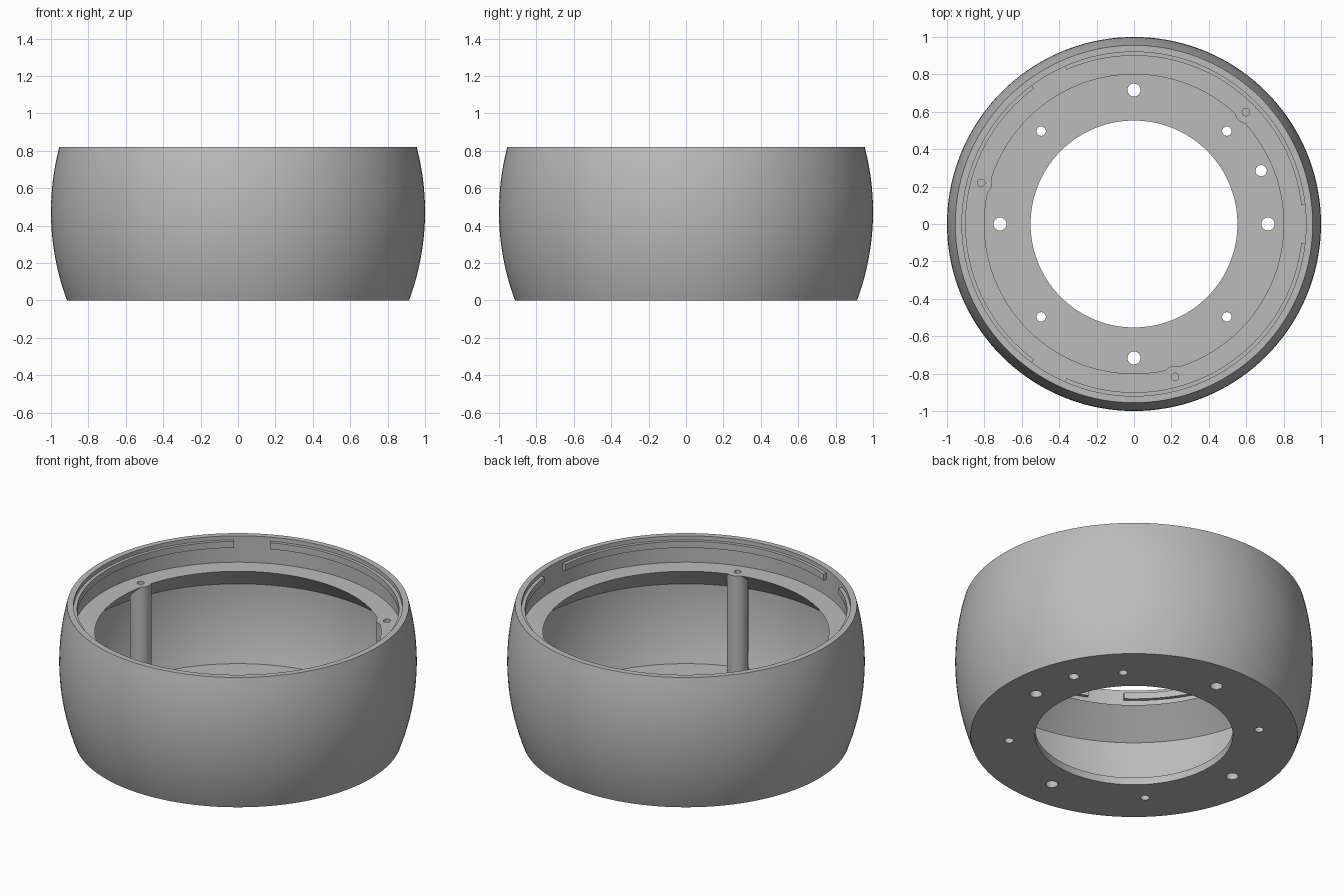
import bpy, bmesh
from math import sin, cos, pi, radians, sqrt
from mathutils import Matrix

cube = bpy.data.objects.get("Cube")
if cube:
    bpy.data.objects.remove(cube, do_unlink=True)

grey = bpy.data.materials.new("plain grey")
grey.use_nodes = True
COLOUR = (0.5, 0.5, 0.5, 1)
grey.diffuse_color = COLOUR
grey.node_tree.nodes["Principled BSDF"].inputs["Base Color"].default_value = COLOUR

HEIGHT, FLOOR, LEDGE = 0.82, 0.045, 0.657
WALL = 0.04


def make_object(name, bm):
    bmesh.ops.recalc_face_normals(bm, faces=bm.faces)
    mesh = bpy.data.meshes.new(name)
    bm.to_mesh(mesh)
    bm.free()
    mesh.materials.append(grey)
    obj = bpy.data.objects.new(name, mesh)
    bpy.context.collection.objects.link(obj)
    return obj


def activate(obj):
    bpy.ops.object.select_all(action='DESELECT')
    obj.select_set(True)
    bpy.context.view_layer.objects.active = obj


def sweep(name, profile, start=0, end=2 * pi, steps=144):
    """Turn a closed (radius, z) profile about z, in full or as an arc."""
    bm = bmesh.new()
    full = end - start > 2 * pi - 0.001
    rings = []
    for i in range(steps if full else steps + 1):
        a = start + (end - start) * i / steps
        rings.append([bm.verts.new((r * cos(a), r * sin(a), z)) for r, z in profile])
    n = len(profile)
    for i in range(steps):
        a, b = rings[i], rings[(i + 1) % len(rings)]
        for j in range(n):
            k = (j + 1) % n
            bm.faces.new((a[j], b[j], b[k], a[k]))
    if not full:
        bm.faces.new(rings[0])
        bm.faces.new(rings[-1])
    return make_object(name, bm)


def cylinders(name, items, low, high, segments=32):
    """Upright cylinders, each given as (x, y, radius), in one object."""
    bm = bmesh.new()
    for x, y, r in items:
        bmesh.ops.create_cone(bm, cap_ends=True, segments=segments, radius1=r, radius2=r,
                              depth=high - low,
                              matrix=Matrix.Translation((x, y, (low + high) / 2)))
    return make_object(name, bm)


def combine(target, tool, operation):
    activate(target)
    mod = target.modifiers.new("Boolean", 'BOOLEAN')
    mod.operation = operation
    mod.solver = 'EXACT'
    mod.object = tool
    bpy.ops.object.modifier_apply(modifier=mod.name)
    bpy.data.objects.remove(tool, do_unlink=True)


def bulge(z):
    """Outer radius of the barrel-shaped wall."""
    return 1 - 1.36 + sqrt(1.36 ** 2 - (z - 0.475) ** 2)


# Barrel shell: outer wall, rim, ledge with sloping underside, inner wall, floor
STEPS = 20
SLOPE_FOOT = 0.505
outer = [(bulge(HEIGHT * i / STEPS), HEIGHT * i / STEPS) for i in range(STEPS + 1)]
inner = []
for i in range(13):
    z = SLOPE_FOOT + (FLOOR - SLOPE_FOOT) * i / 12
    inner.append((bulge(z) - WALL, z))
profile = outer + [(0.92, HEIGHT), (0.92, LEDGE), (0.80, LEDGE)] + inner
profile += [(0.553, FLOOR), (0.553, 0)]
shell = sweep("barrel_shell", profile)

# Three screw posts rising from the floor to the ledge
spots = [(0.846 * cos(radians(a)), 0.846 * sin(radians(a))) for a in (45, 165, 285)]
posts = cylinders("screw_posts", [(x, y, 0.059) for x, y in spots], FLOOR / 2, LEDGE, 40)
combine(shell, posts, 'UNION')
post_holes = cylinders("post_holes", [(x, y, 0.02) for x, y in spots], LEDGE - 0.2, LEDGE + 0.05)
combine(shell, post_holes, 'DIFFERENCE')

# Mounting holes through the floor
holes = [(0.68, 0.285, 0.03)]
for i in range(4):
    a = i * pi / 2
    holes.append((0.716 * cos(a), 0.716 * sin(a), 0.035))
    holes.append((0.702 * cos(a + pi / 4), 0.702 * sin(a + pi / 4), 0.025))
combine(shell, cylinders("floor_holes", holes, -0.1, FLOOR + 0.05), 'DIFFERENCE')

# Three long retaining lugs under the rim
parts = [shell]
lug = [(0.90, 0.755), (0.93, 0.755), (0.93, 0.795), (0.90, 0.795)]
for i in range(3):
    parts.append(sweep(f"rim_lug_{i + 1}", lug, radians(6.4 + 120 * i),
                       radians(113.6 + 120 * i), 48))

for part in parts:
    activate(part)
    bpy.ops.object.shade_smooth_by_angle(angle=radians(30))
